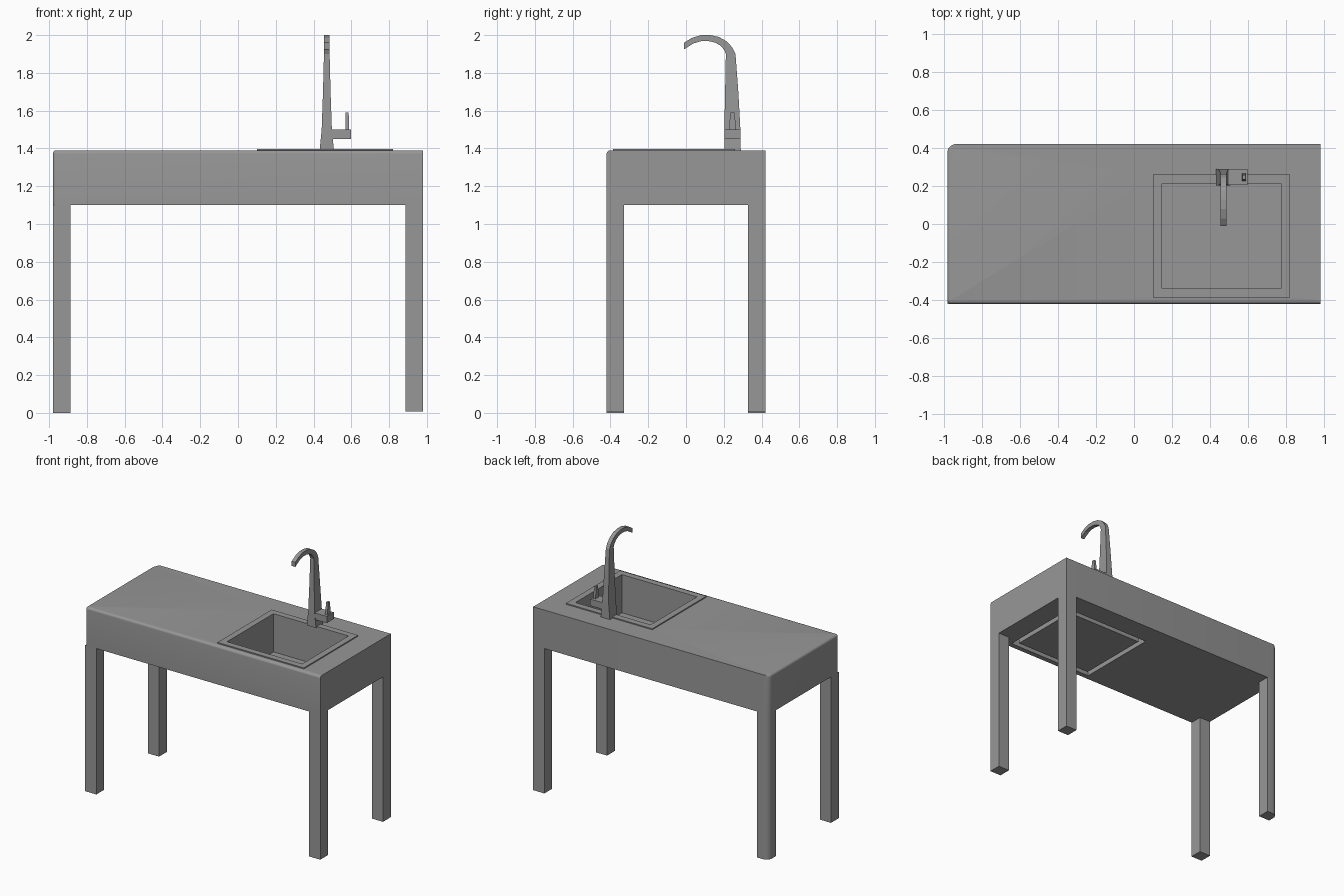
import bpy, bmesh, math
from mathutils import Vector

cube = bpy.data.objects.get("Cube")
if cube:
    bpy.data.objects.remove(cube, do_unlink=True)

grey = bpy.data.materials.new("plain grey")
grey.use_nodes = True
colour = (0.31, 0.31, 0.31, 1)
grey.diffuse_color = colour
grey.node_tree.nodes["Principled BSDF"].inputs["Base Color"].default_value = colour


def finish(name, bm, smooth=False):
    """Turn a bmesh into a named grey object."""
    bmesh.ops.recalc_face_normals(bm, faces=bm.faces)
    mesh = bpy.data.meshes.new(name)
    bm.to_mesh(mesh)
    bm.free()
    mesh.materials.append(grey)
    obj = bpy.data.objects.new(name, mesh)
    bpy.context.collection.objects.link(obj)
    if smooth:
        bpy.ops.object.select_all(action="DESELECT")
        obj.select_set(True)
        bpy.context.view_layer.objects.active = obj
        bpy.ops.object.shade_smooth_by_angle(angle=math.radians(35))
    return obj


def box_bm(lo, hi):
    bm = bmesh.new()
    bmesh.ops.create_cube(bm, size=1)
    lo, hi = Vector(lo), Vector(hi)
    for v in bm.verts:
        v.co = (lo + hi) / 2 + v.co * (hi - lo)
    return bm


def round_edges(bm, rule, radius):
    """Bevel the edges whose midpoint and direction satisfy the rule."""
    chosen = [e for e in bm.edges
              if rule((e.verts[0].co + e.verts[1].co) / 2,
                      (e.verts[1].co - e.verts[0].co).normalized())]
    bmesh.ops.bevel(bm, geom=chosen, offset=radius, segments=5,
                    profile=0.5, affect="EDGES")


def loft(name, sections, smooth=False):
    """Skin a list of equal-length closed sections and cap both ends."""
    bm = bmesh.new()
    rings = [[bm.verts.new(p) for p in s] for s in sections]
    for a, b in zip(rings, rings[1:]):
        for i in range(len(a)):
            j = (i + 1) % len(a)
            bm.faces.new((a[i], a[j], b[j], b[i]))
    bm.faces.new(rings[0])
    bm.faces.new(rings[-1])
    return finish(name, bm, smooth)


W, D, TOP, APRON = 0.98, 0.42, 1.39, 1.10
LEG = 0.093


def back_corner(m, d):
    return abs(d.z) > 0.9 and m.x < -0.97 and m.y > 0.41


# Worktop with a deep apron, rounded along its front and right-hand end
bm = box_bm((-W, -D, APRON), (W, D, TOP))
round_edges(bm, back_corner, 0.045)
round_edges(bm, lambda m, d: abs(d.z) > 0.9 and m.x < -0.97 and m.y < -0.41, 0.02)
round_edges(bm, lambda m, d: m.z > TOP - 0.001 and abs(d.z) < 0.1
            and (m.y < -0.41 or (m.x < -0.95 and m.y < 0.41)), 0.018)
worktop = finish("worktop", bm, True)

# Opening for the sink, cut through the worktop
X0, X1, Y0, Y1 = 0.147, 0.773, -0.34, 0.212
RIM = 0.047
cutter = finish("sink_cutter", box_bm((X0 - RIM + 0.005, Y0 - RIM + 0.005, 1),
                                      (X1 + RIM - 0.005, Y1 + RIM - 0.005, 1.5)))
cutter.hide_render = True
cutter.hide_viewport = True
cut = worktop.modifiers.new("sink opening", "BOOLEAN")
cut.operation = "DIFFERENCE"
cut.solver = "EXACT"
cut.object = cutter

# Sink: raised rim and open basin in one shell
FLOOR = 1.11


def rect(grow, z):
    return [(X0 - grow, Y0 - grow, z), (X1 + grow, Y0 - grow, z),
            (X1 + grow, Y1 + grow, z), (X0 - grow, Y1 + grow, z)]


loft("sink", [rect(0.005, FLOOR - 0.01), rect(0.005, TOP - 0.003),
              rect(RIM, TOP - 0.003), rect(RIM, TOP + 0.008),
              rect(0, TOP + 0.008), rect(0, FLOOR)])

# Legs
for sx, side in ((-1, "right"), (1, "left")):
    for sy, end in ((-1, "front"), (1, "back")):
        xs = sorted((sx * W, sx * (W - LEG)))
        ys = sorted((sy * D, sy * (D - LEG)))
        bm = box_bm((xs[0], ys[0], 0 if sx < 0 else 0.008),
                    (xs[1], ys[1], APRON))
        round_edges(bm, back_corner, 0.045)
        finish(f"{end}_{side}_leg", bm, True)

# Tap: tapering column flowing into a hooked spout
# each station: back y, back z, front y, front z, half width
TAP_X = 0.47
stations = [
    (0.29, 1.39, 0.203, 1.39, 0.038),
    (0.288, 1.5, 0.203, 1.5, 0.027),
    (0.277, 1.7, 0.207, 1.7, 0.02),
    (0.262, 1.9, 0.211, 1.9, 0.015),
    (0.245, 1.935, 0.203, 1.92, 0.015),
    (0.215, 1.967, 0.185, 1.943, 0.015),
    (0.175, 1.99, 0.155, 1.96, 0.015),
    (0.13, 2.0, 0.12, 1.968, 0.015),
    (0.08, 2.0, 0.08, 1.968, 0.015),
    (0.03, 1.985, 0.04, 1.956, 0.015),
    (-0.01, 1.96, -0.01, 1.925, 0.015),
]
loft("tap", [[(TAP_X - h, by, bz), (TAP_X + h, by, bz),
              (TAP_X + h, fy, fz), (TAP_X - h, fy, fz)]
             for by, bz, fy, fz, h in stations])

# Tap handle: side block with an upright tapered lever
finish("handle_block", box_bm((0.48, 0.205, 1.45), (0.597, 0.288, 1.5)))
loft("handle_lever", [[(0.578 - a, 0.246 - b, z), (0.578 + a, 0.246 - b, z),
                       (0.578 + a, 0.246 + b, z), (0.578 - a, 0.246 + b, z)]
                      for a, b, z in ((0.01, 0.02, 1.495), (0.008, 0.011, 1.59))])
